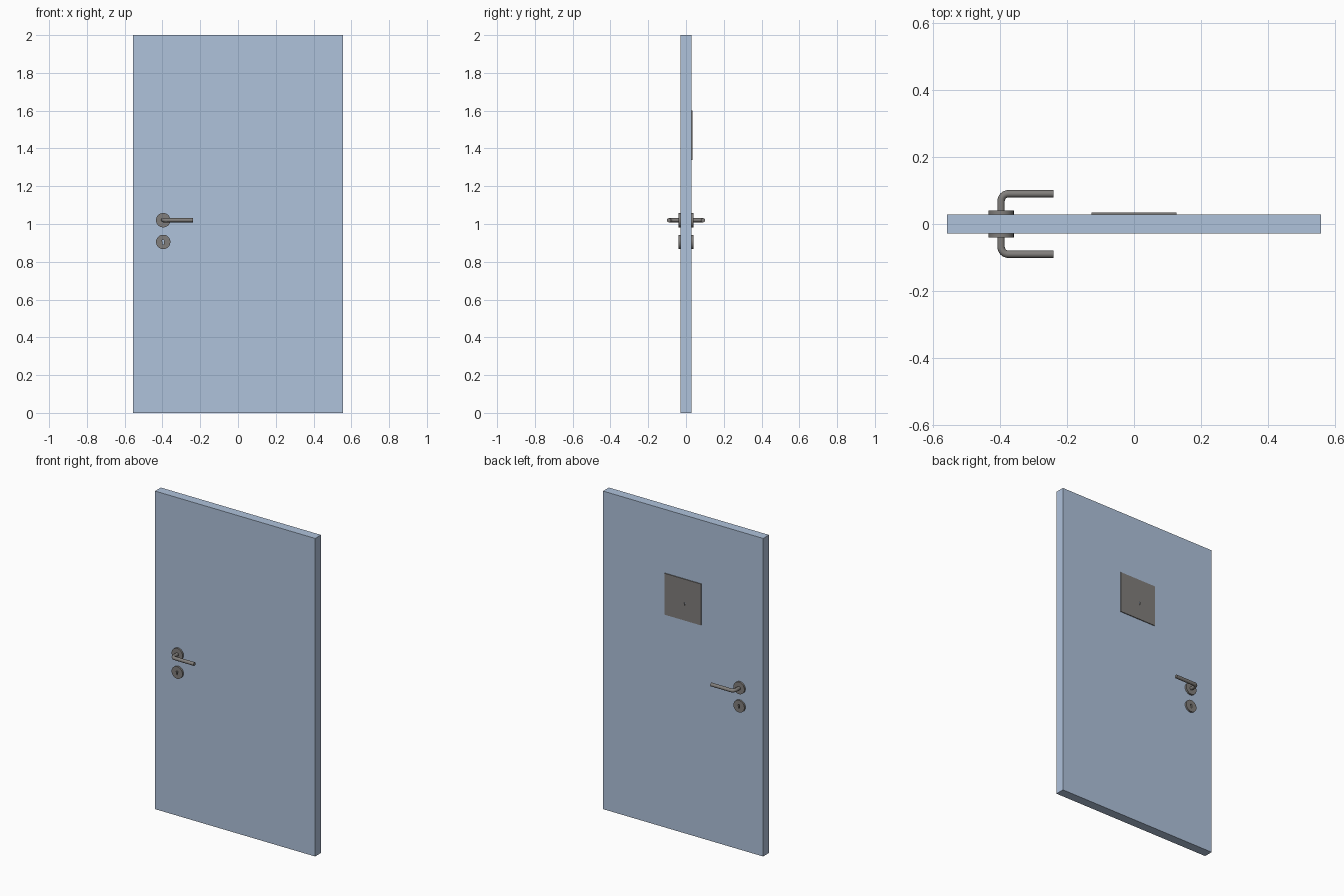
import bpy
from math import sin, cos, pi, radians

if "Cube" in bpy.data.objects:
    bpy.data.objects.remove(bpy.data.objects["Cube"])

FACE = 0.029            # half thickness of the door leaf
HX, HZ = -0.396, 1.02   # handle axis


def material(name, rgb):
    m = bpy.data.materials.new(name)
    m.diffuse_color = (*rgb, 1)
    m.use_nodes = True
    m.node_tree.nodes["Principled BSDF"].inputs["Base Color"].default_value = m.diffuse_color
    return m


blue = material("door_paint", (0.43, 0.54, 0.71))
metal = material("brushed_metal", (0.22, 0.21, 0.20))


def to_mesh(name, curve, mat):
    """Turn a curve into a sharp-edged smooth mesh object."""
    ob = bpy.data.objects.new(name, curve)
    bpy.context.collection.objects.link(ob)
    bpy.ops.object.select_all(action='DESELECT')
    ob.select_set(True)
    bpy.context.view_layer.objects.active = ob
    bpy.ops.object.convert(target='MESH')
    ob = bpy.context.object
    ob.data.materials.clear()
    ob.data.materials.append(mat)
    bpy.ops.object.shade_smooth_by_angle(angle=radians(35))
    return ob


def add_spline(curve, pts, closed):
    s = curve.splines.new('POLY')
    s.points.add(len(pts) - 1)
    for p, co in zip(s.points, pts):
        p.co = (*co, 1)
    s.use_cyclic_u = closed


def slab(name, loops, x, z, y0, y1, mat):
    """Flat xz outline (extra loops become holes) extruded from y0 to y1."""
    c = bpy.data.curves.new(name, 'CURVE')
    c.dimensions, c.fill_mode = '2D', 'BOTH'
    c.extrude = abs(y1 - y0) / 2
    for loop in loops:
        add_spline(c, [(u, v, 0) for u, v in loop], True)
    ob = to_mesh(name, c, mat)
    ob.rotation_euler.x = pi / 2
    ob.location = (x, (y0 + y1) / 2, z)
    return ob


def circle(r, n=48):
    return [(r * cos(2 * pi * i / n), r * sin(2 * pi * i / n)) for i in range(n)]


def rect(w, h):
    return [(-w / 2, -h / 2), (w / 2, -h / 2), (w / 2, h / 2), (-w / 2, h / 2)]


def keyhole(s, dx=0, dz=0):
    """Round head with a straight slot below, head radius s."""
    pts = [(s * cos(a), s * sin(a) + s) for a in
           [radians(-50 + 280 * i / 16) for i in range(17)]]
    pts += [(-0.6 * s, -2.2 * s), (0.6 * s, -2.2 * s)]
    return [(u + dx, v + dz) for u, v in pts]


# Door leaf
bpy.ops.mesh.primitive_cube_add(size=1, location=(0, 0, 1))
door = bpy.context.object
door.name = "door_leaf"
door.scale = (1.114, 2 * FACE, 2)
door.data.materials.append(blue)

# Handle sets on both sides
for side, s in (("front", -1), ("back", 1)):
    slab(side + "_handle_rose", [circle(0.038)], HX, HZ, s * FACE, s * 0.04, metal)
    slab(side + "_key_rose", [circle(0.038), keyhole(0.006)],
         HX, 0.905, s * FACE, s * 0.04, metal)

    # Bent lever
    lever = bpy.data.curves.new(side + "_lever", 'CURVE')
    lever.dimensions = '3D'
    lever.bevel_depth, lever.bevel_resolution = 0.011, 6
    lever.use_fill_caps = True
    reach, bend = 0.09, 0.022
    path = [(HX, s * FACE, HZ)]
    for i in range(9):
        a = pi / 2 * i / 8
        path.append((HX + bend * (1 - cos(a)), s * (reach - bend + bend * sin(a)), HZ))
    path.append((-0.239, s * reach, HZ))
    add_spline(lever, path, False)
    to_mesh(side + "_lever", lever, metal)

# Hatch plate with a small keyhole on the back
slab("hatch_plate", [rect(0.254, 0.26), keyhole(0.005, -0.015, -0.025)],
     0, 1.47, FACE, 0.034, metal)
